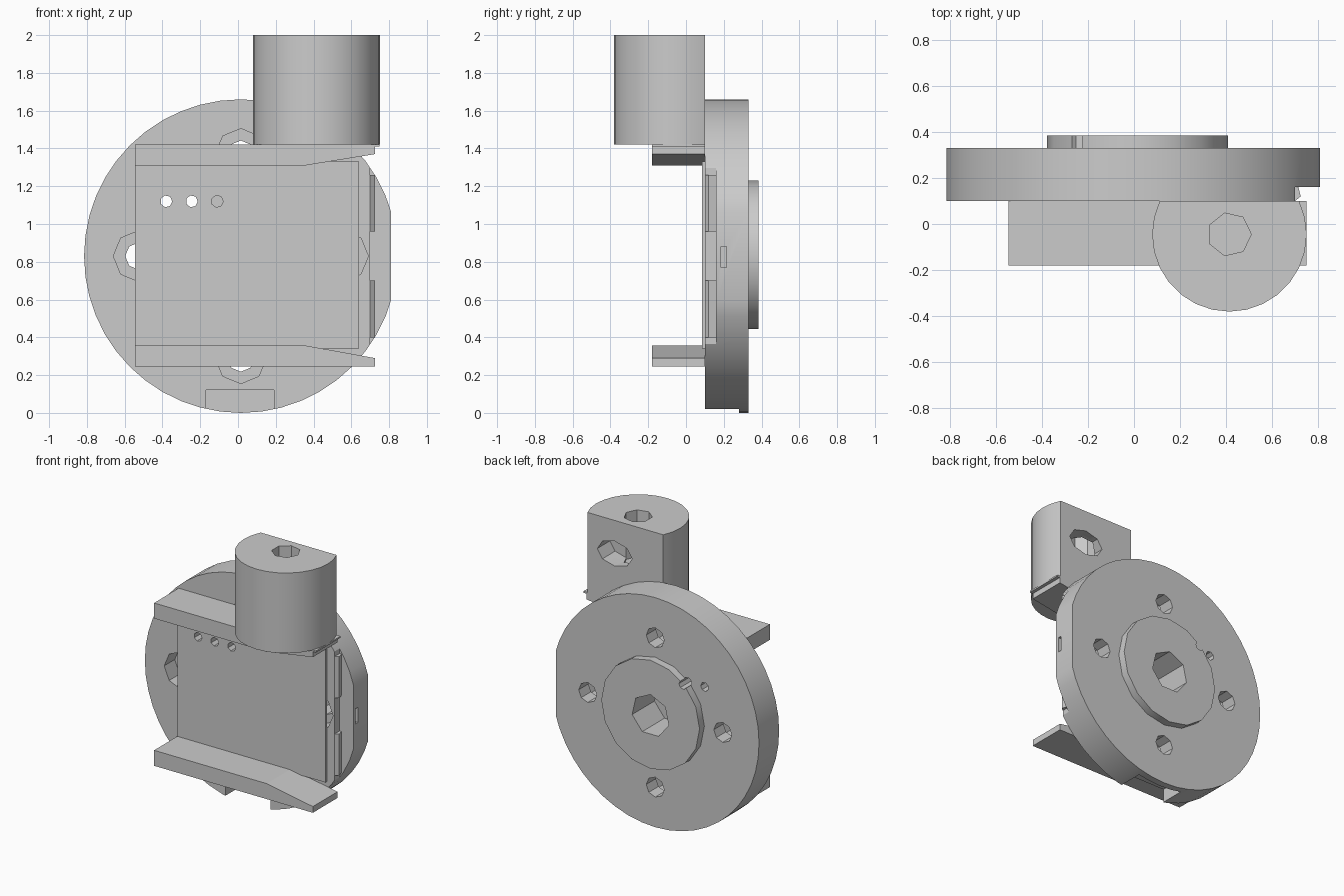
import bpy, bmesh, math

cube = bpy.data.objects.get("Cube")
if cube:
    bpy.data.objects.remove(cube, do_unlink=True)

grey = bpy.data.materials.new("machined_grey")
grey.use_nodes = True
tone = (0.6, 0.6, 0.6, 1)
grey.diffuse_color = tone
grey.node_tree.nodes["Principled BSDF"].inputs["Base Color"].default_value = tone


def ring(cx, cy, r, sides, phase=0.0, sx=1.0):
    """Regular polygon outline."""
    step = math.tau / sides
    return [(cx + sx * r * math.cos(phase + i * step), cy + r * math.sin(phase + i * step))
            for i in range(sides)]


def rect(x0, y0, x1, y1):
    return [(x0, y0), (x1, y0), (x1, y1), (x0, y1)]


PLACE = {
    "x": lambda a, b, d: (d, a, b),
    "y": lambda a, b, d: (a, d, b),
    "z": lambda a, b, d: (a, b, d),
}


def prism(name, outline, axis, lo, hi):
    """Extrude an outline along an axis from lo to hi."""
    bm = bmesh.new()
    place = PLACE[axis]
    face = bm.faces.new([bm.verts.new(place(a, b, lo)) for a, b in outline])
    out = bmesh.ops.extrude_face_region(bm, geom=[face])
    for v in out["geom"]:
        if isinstance(v, bmesh.types.BMVert):
            v.co["xyz".index(axis)] = hi
    bmesh.ops.recalc_face_normals(bm, faces=bm.faces)
    mesh = bpy.data.meshes.new(name)
    bm.to_mesh(mesh)
    bm.free()
    mesh.materials.append(grey)
    ob = bpy.data.objects.new(name, mesh)
    bpy.context.collection.objects.link(ob)
    return ob


def activate(ob):
    bpy.ops.object.select_all(action="DESELECT")
    ob.select_set(True)
    bpy.context.view_layer.objects.active = ob


def combine(ob, outline, axis, lo, hi, operation="DIFFERENCE"):
    """Cut a prism out of a part, or join one to it."""
    tool = prism("cutter", outline, axis, lo, hi)
    tool.hide_render = True
    mod = ob.modifiers.new("shape", "BOOLEAN")
    mod.operation = operation
    mod.solver = "EXACT"
    mod.object = tool
    activate(ob)
    bpy.ops.object.modifier_apply(modifier=mod.name)
    bpy.data.objects.remove(tool, do_unlink=True)


def smooth(ob):
    activate(ob)
    bpy.ops.object.shade_smooth_by_angle(angle=math.radians(30))


CX, CZ, R = 0.015, 0.83, 0.83
FRONT, BACK = 0.10, 0.33

# Flange disc with raised boss on the back
disc = prism("flange_disc", ring(CX, CZ, R, 48, math.pi / 2), "y", FRONT, BACK)
combine(disc, ring(CX, CZ + 0.006, 0.393, 16), "y", BACK - 0.05, 0.385, "UNION")

# Side flat, stepped front edge, bottom slot and side pocket
combine(disc, rect(0.81, -0.1, 1.0, 1.8), "y", 0, 0.5)
combine(disc, rect(0.70, 0.0, 1.0, 1.7), "y", 0, 0.16)
combine(disc, rect(-0.17, -0.1, 0.19, 0.12), "y", 0, 0.28)
combine(disc, rect(0.185, 0.77, 0.215, 0.88), "x", 0.72, 0.9)

# Central bore, blind from the back
combine(disc, ring(CX, CZ, 0.15, 7, math.pi / 2), "y", 0.13, 0.5)

# Four counterbored bolt holes
for i in range(4):
    a = i * math.pi / 2
    hx, hz = CX + 0.54 * math.cos(a), CZ + 0.54 * math.sin(a)
    combine(disc, ring(hx, hz, 0.135, 8, math.pi / 2), "y", 0, 0.22)
    combine(disc, ring(hx, hz, 0.072, 8, math.pi / 2), "y", 0, 0.5)

# Web plate of the channel
web = prism("web_plate", rect(-0.545, 0.34, 0.64, 1.33), "y", 0.085, FRONT)

# Row of pin holes through the web and disc
for x, end in ((-0.38, 0.5), (-0.245, 0.5), (-0.11, 0.36)):
    hole = ring(x, 1.12, 0.032, 7)
    combine(web, hole, "y", 0, 0.2)
    combine(disc, hole, "y", 0, end)
smooth(disc)

# Upper and lower channel rails, tapered at one end
for name, outer, inner, tip in (("upper_rail", 1.412, 1.31, 1.37),
                                ("lower_rail", 0.245, 0.357, 0.29)):
    prism(name, [(-0.545, outer), (0.725, outer), (0.725, tip), (0.355, inner), (-0.545, inner)],
          "y", -0.18, FRONT)
prism("upper_cover", rect(-0.545, -0.18, 0.75, FRONT), "z", 1.41, 1.422)

# Rounded strip beside the web
prism("web_edge_strip", [(0.66, 0.10), (0.70, 0.10), (0.725, 0.12), (0.715, 0.16), (0.66, 0.16)],
      "z", 0.40, 0.70)
prism("web_edge_strip_upper",
      [(0.66, 0.10), (0.70, 0.10), (0.725, 0.12), (0.715, 0.16), (0.66, 0.16)],
      "z", 0.96, 1.26)

# Round post with a flat back, a vertical bore and a side port
PX, PY = 0.415, -0.045
post = prism("post", ring(PX, PY, 0.336, 28, math.pi / 2), "z", 1.42, 2.0)
combine(post, rect(0, FRONT, 1, 0.5), "z", 1, 2.5)
combine(post, ring(PX, PY, 0.095, 7), "z", 1.66, 2.2)
combine(post, ring(0.50, 1.76, 0.09, 8, 0, 1.55), "y", PY, 0.4)
smooth(post)
